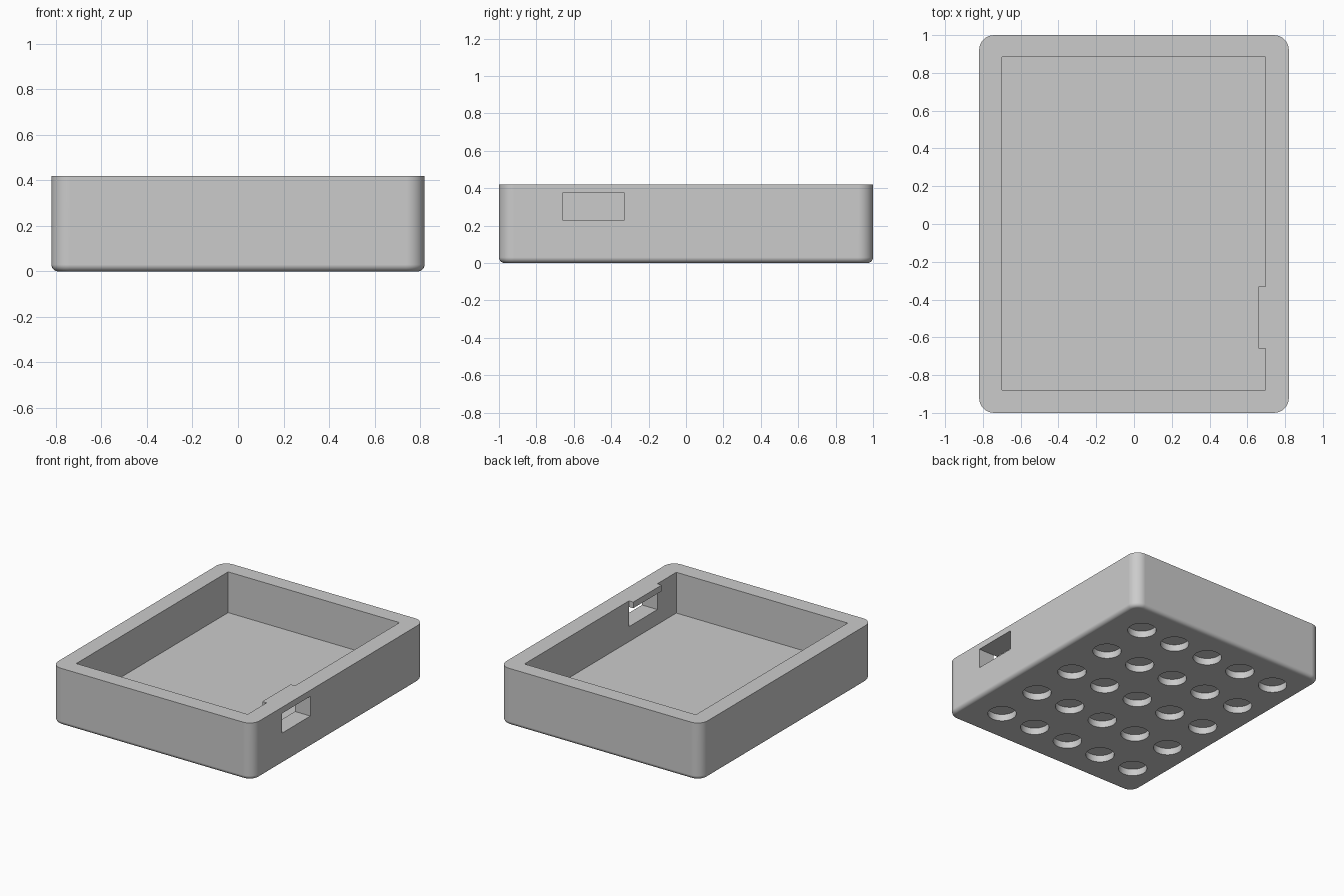
import bpy, bmesh, math

if "Cube" in bpy.data.objects:
    bpy.data.objects.remove(bpy.data.objects["Cube"])

W, D, H = 0.82, 1.0, 0.42          # half width, half depth, height
R, F = 0.08, 0.03                  # upright corner radius, bottom edge radius
SLOT_Y = (-0.66, -0.33)
SLOT_Z = (0.23, 0.375)

grey = bpy.data.materials.new("plain grey")
grey.diffuse_color = (0.6, 0.6, 0.6, 1)
grey.use_nodes = True
grey.node_tree.nodes["Principled BSDF"].inputs["Base Color"].default_value = grey.diffuse_color


def finish(name, bm):
    bmesh.ops.recalc_face_normals(bm, faces=bm.faces)
    mesh = bpy.data.meshes.new(name)
    bm.to_mesh(mesh)
    bm.free()
    mesh.materials.append(grey)
    ob = bpy.data.objects.new(name, mesh)
    bpy.context.collection.objects.link(ob)
    return ob


def box(name, xs, ys, zs):
    bm = bmesh.new()
    bmesh.ops.create_cube(bm, size=1)
    for v in bm.verts:
        for i, (a, b) in enumerate((xs, ys, zs)):
            v.co[i] = a if v.co[i] < 0 else b
    return finish(name, bm)


def ring(bm, inset, z, n=8):
    """Rounded rectangle of vertices, shrunk by inset."""
    verts = []
    for q, (sx, sy) in enumerate(((1, 1), (-1, 1), (-1, -1), (1, -1))):
        for k in range(n + 1):
            a = math.pi / 2 * (q + k / n)
            verts.append(bm.verts.new((sx * (W - R) + (R - inset) * math.cos(a),
                                       sy * (D - R) + (R - inset) * math.sin(a), z)))
    return verts


# Outer body: rounded block with a rounded bottom edge
bm = bmesh.new()
rings = []
for k in range(7):
    a = math.pi / 2 * k / 6
    rings.append(ring(bm, F * (1 - math.sin(a)), F * (1 - math.cos(a))))
rings.append(ring(bm, 0, H))
for lo, hi in zip(rings, rings[1:]):
    for i in range(len(lo)):
        j = (i + 1) % len(lo)
        bm.faces.new((lo[i], lo[j], hi[j], hi[i]))
bm.faces.new(rings[0])
bm.faces.new(rings[-1])
tray = finish("tray_body", bm)

# Cutters: main cavity, side slot, and the grid of round pockets underneath
cutters = [box("cavity_cutter", (-0.70, 0.695), (-0.88, 0.885), (0.12, H + 0.2)),
           box("slot_cutter", (0.6, W + 0.2), SLOT_Y, SLOT_Z)]
bm = bmesh.new()
for i in range(-2, 3):
    for j in range(-2, 3):
        new = bmesh.ops.create_cone(bm, cap_ends=True, segments=40, radius1=0.097,
                                    radius2=0.097, depth=0.1)["verts"]
        bmesh.ops.translate(bm, verts=new, vec=(-0.025 + 0.29 * i, 0.005 + 0.37 * j, 0))
cutters.append(finish("pocket_cutter", bm))

for c in cutters:
    mod = tray.modifiers.new(c.name, 'BOOLEAN')
    mod.operation, mod.solver, mod.object = 'DIFFERENCE', 'EXACT', c
    c.hide_render = True
bpy.context.view_layer.objects.active = tray
tray.select_set(True)
for m in list(tray.modifiers):
    bpy.ops.object.modifier_apply(modifier=m.name)
for c in cutters:
    bpy.data.objects.remove(c)

# Smooth the rounded edges while keeping the flats flat
bpy.ops.object.shade_smooth_by_angle(angle=math.radians(30))
wn = tray.modifiers.new("flat_sides", 'WEIGHTED_NORMAL')
wn.keep_sharp = True

# Small lip over the slot, projecting into the cavity
box("slot_lip", (0.66, 0.695), SLOT_Y, (SLOT_Z[1], H))
